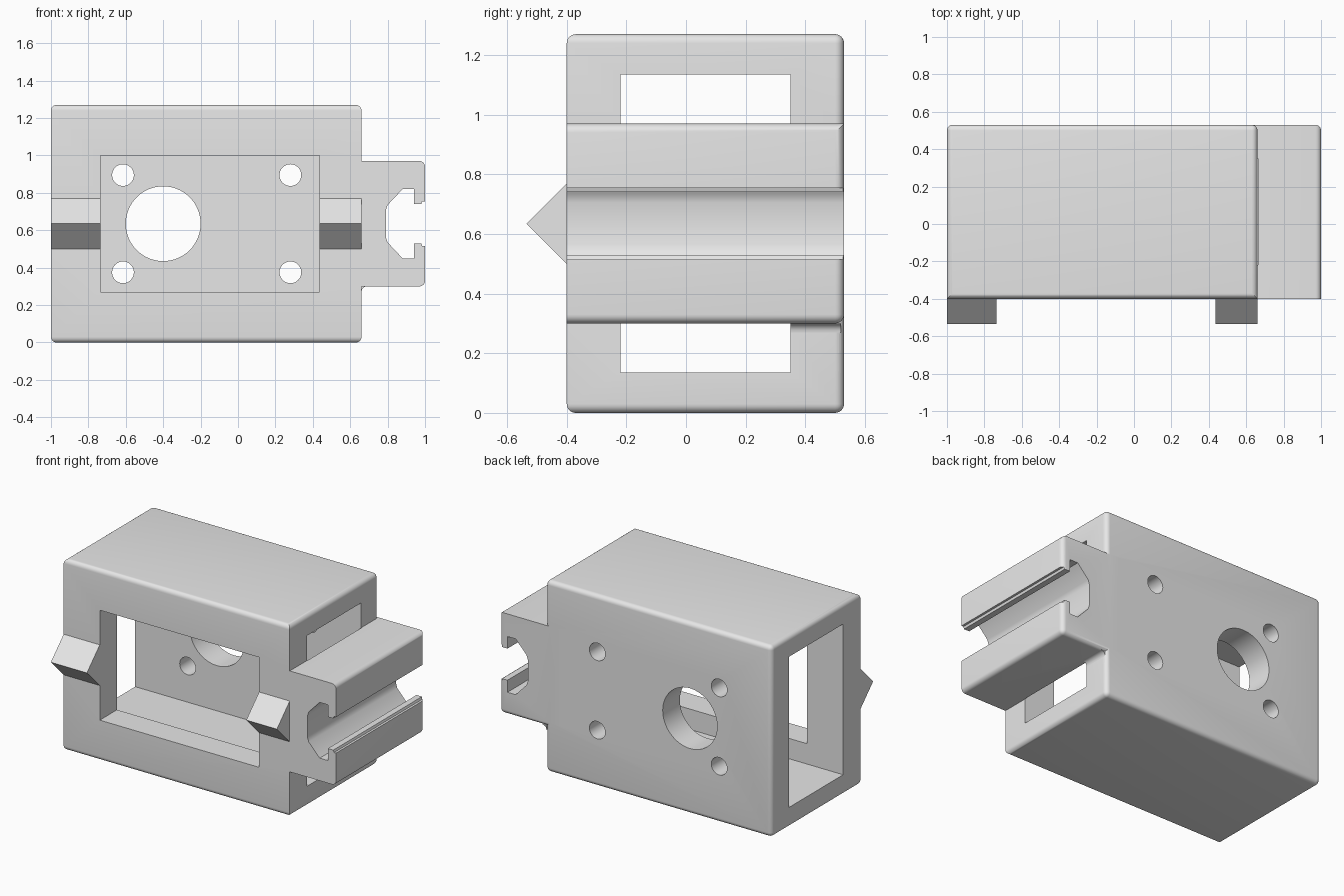
import bpy, bmesh, math
from mathutils import Matrix, Vector

if "Cube" in bpy.data.objects:
    bpy.data.objects.remove(bpy.data.objects["Cube"], do_unlink=True)

LEFT, RIGHT, END = -1.0, 0.66, 1.0     # housing ends and rail end
FRONT, BACK, TOP = -0.40, 0.53, 1.27
MID = TOP / 2
ROUND = 0.03

grey = bpy.data.materials.new("plain grey")
grey.diffuse_color = (0.8, 0.8, 0.8, 1)
grey.use_nodes = True
grey.node_tree.nodes["Principled BSDF"].inputs["Base Color"].default_value = grey.diffuse_color


def finish(name, bm):
    bmesh.ops.recalc_face_normals(bm, faces=bm.faces)
    mesh = bpy.data.meshes.new(name)
    bm.to_mesh(mesh)
    bm.free()
    obj = bpy.data.objects.new(name, mesh)
    bpy.context.collection.objects.link(obj)
    return obj


def box(name, lo, hi, rounded=None):
    """Box between two corners; rounded(edge midpoint) picks edges to round."""
    lo, hi = Vector(lo), Vector(hi)
    bm = bmesh.new()
    bmesh.ops.create_cube(bm, size=1)
    for v in bm.verts:
        v.co = Vector([lo[i] if v.co[i] < 0 else hi[i] for i in range(3)])
    if rounded:
        edges = [e for e in bm.edges if rounded((e.verts[0].co + e.verts[1].co) / 2)]
        bmesh.ops.bevel(bm, geom=edges, offset=ROUND, segments=6, profile=0.5, affect='EDGES')
    return finish(name, bm)


def prism(name, points, along_x, start, end):
    """Extrude a (y, z) profile along x, or an (x, z) profile along y."""
    bm = bmesh.new()
    place = (lambda a, z: (start, a, z)) if along_x else (lambda a, z: (a, start, z))
    face = bm.faces.new([bm.verts.new(place(a, z)) for a, z in points])
    new = bmesh.ops.extrude_face_region(bm, geom=[face])["geom"]
    step = Vector((end - start, 0, 0)) if along_x else Vector((0, end - start, 0))
    bmesh.ops.translate(bm, verts=[g for g in new if isinstance(g, bmesh.types.BMVert)], vec=step)
    return finish(name, bm)


def hole(x, z, radius):
    bm = bmesh.new()
    turn = Matrix.Translation((x, BACK - 0.09, z)) @ Matrix.Rotation(math.pi / 2, 4, 'X')
    bmesh.ops.create_cone(bm, cap_ends=True, segments=64, radius1=radius, radius2=radius,
                          depth=0.4, matrix=turn)
    return finish("hole_cutter", bm)


def combine(obj, tool, operation):
    mod = obj.modifiers.new("join", 'BOOLEAN')
    mod.operation, mod.solver, mod.object = operation, 'EXACT', tool
    tool.hide_render = True
    bpy.context.view_layer.objects.active = obj
    bpy.ops.object.modifier_apply(modifier=mod.name)
    bpy.data.objects.remove(tool, do_unlink=True)


# Housing: every edge rounded except the two front uprights
def housing_edges(m):
    upright = abs(m.z - MID) < 0.01
    return not (upright and m.y < 0)


housing = box("housing", (LEFT, FRONT, 0), (RIGHT, BACK, TOP), housing_edges)

# Rail block on the side, rounded at its outer end
rail = box("rail_block", (RIGHT - 0.1, FRONT, 0.30), (END, BACK, 0.97),
           lambda m: m.x > END - 0.01 and m.y > FRONT + 0.01
           or m.y > BACK - 0.01 and m.x > RIGHT and m.z < 0.5)
combine(housing, rail, 'UNION')

# Cavity running through the housing, and the front opening
combine(housing, box("cavity_cutter", (LEFT - 0.1, -0.22, 0.135), (RIGHT + 0.002, 0.35, 1.135)),
        'DIFFERENCE')
combine(housing, box("opening_cutter", (-0.735, FRONT - 0.1, 0.27), (0.435, 0, 1.0)), 'DIFFERENCE')

# T-shaped slot along the rail, symmetric about mid height
half = [(END + 0.05, 0.12), (0.985, 0.12), (0.98, 0.105), (0.94, 0.105), (0.94, 0.185),
        (0.88, 0.185), (0.80, 0.10), (0.79, 0.07)]
slot = [(x, MID + h) for x, h in half] + [(x, MID - h) for x, h in reversed(half)]
combine(housing, prism("slot_cutter", slot, False, FRONT - 0.1, BACK + 0.1), 'DIFFERENCE')

# Shaft hole and four screw holes in the back wall
combine(housing, hole(-0.40, MID, 0.20), 'DIFFERENCE')
for x in (-0.615, 0.28):
    for side in (-1, 1):
        combine(housing, hole(x, MID + side * 0.26, 0.058), 'DIFFERENCE')

# Pointed ridges on both sides of the front opening
ridge = [(FRONT + 0.03, MID - 0.165), (FRONT - 0.135, MID), (FRONT + 0.03, MID + 0.165)]
for start, end in ((LEFT, -0.735), (0.435, RIGHT)):
    combine(housing, prism("ridge", ridge, True, start, end), 'UNION')

# Small concave fillet beneath the rail at the back
arc = [(RIGHT + ROUND * (1 - math.cos(t * math.pi / 12)), 0.27 + ROUND * math.sin(t * math.pi / 12))
       for t in range(7)]
fillet = prism("rail_fillet", arc + [(RIGHT, 0.30)], False, 0.35, BACK - 0.01)

for obj in (housing, fillet):
    obj.data.materials.clear()
    obj.data.materials.append(grey)
    bpy.ops.object.select_all(action='DESELECT')
    obj.select_set(True)
    bpy.context.view_layer.objects.active = obj
    bpy.ops.object.shade_smooth_by_angle(angle=math.radians(30))
